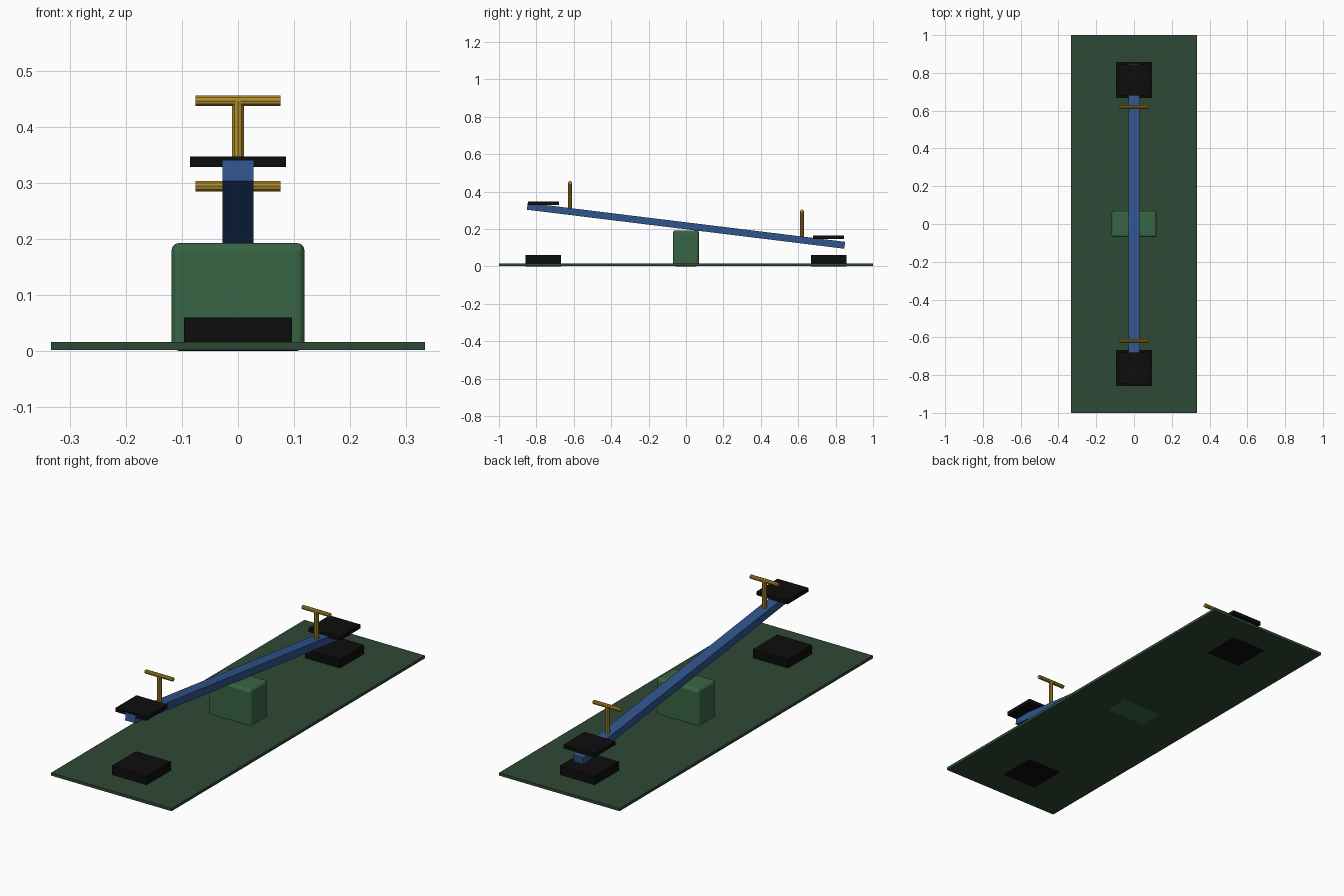
import bpy
from math import radians, tan
from mathutils import Matrix

cube = bpy.data.objects.get("Cube")
if cube:
    bpy.data.objects.remove(cube, do_unlink=True)


def material(name, rgb):
    mat = bpy.data.materials.new(name)
    mat.use_nodes = True
    mat.diffuse_color = (*rgb, 1)
    mat.node_tree.nodes["Principled BSDF"].inputs["Base Color"].default_value = (*rgb, 1)
    return mat


dark_green = material("dark green", (0.027, 0.066, 0.036))
green = material("mid green", (0.040, 0.130, 0.058))
blue = material("blue", (0.029, 0.088, 0.270))
gold = material("gold", (0.440, 0.270, 0.025))
black = material("black", (0.004, 0.004, 0.004))


def finish(name, mat):
    obj = bpy.context.object
    obj.name = name
    obj.data.materials.append(mat)
    return obj


def box(name, size, center, mat):
    bpy.ops.mesh.primitive_cube_add(size=1, location=center)
    obj = finish(name, mat)
    obj.data.transform(Matrix.Diagonal((*size, 1)))
    return obj


def rod(name, radius, length, center, mat, turn=0):
    bpy.ops.mesh.primitive_cylinder_add(vertices=10, radius=radius, depth=length,
                                        location=center, rotation=(0, turn, 0))
    return finish(name, mat)


# Ground slab
box("base", (0.666, 2, 0.014), (0, 0, 0.009), dark_green)

# Rounded central support
pivot = box("pivot_block", (0.238, 0.14, 0.193), (0, 0, 0.0965), green)
bevel = pivot.modifiers.new("rounded edges", "BEVEL")
bevel.width = 0.015
bevel.segments = 3

# Tilted plank
tilt = radians(7)
plank_z = 0.217
plank = box("plank", (0.056, 1.71, 0.037), (0, 0, plank_z), blue)
plank.rotation_euler.x = -tilt

# Level seats, handles and landing pads at both ends
for end, side in (("front", -1), ("back", 1)):
    seat_y, handle_y = side * 0.762, side * 0.62
    rise = -side * 0.0915
    box(end + "_seat", (0.171, 0.166, 0.019), (0, seat_y, 0.246 + rise), black)
    box(end + "_landing_pad", (0.193, 0.19, 0.06), (0, side * 0.763, 0.03), black)

    foot = plank_z - handle_y * tan(tilt)
    top = foot + 0.153
    rod(end + "_handle_post", 0.011, top - foot, (0, handle_y, (top + foot) / 2), gold)
    rod(end + "_handle_bar", 0.010, 0.152, (0, handle_y, top), gold, radians(90))
